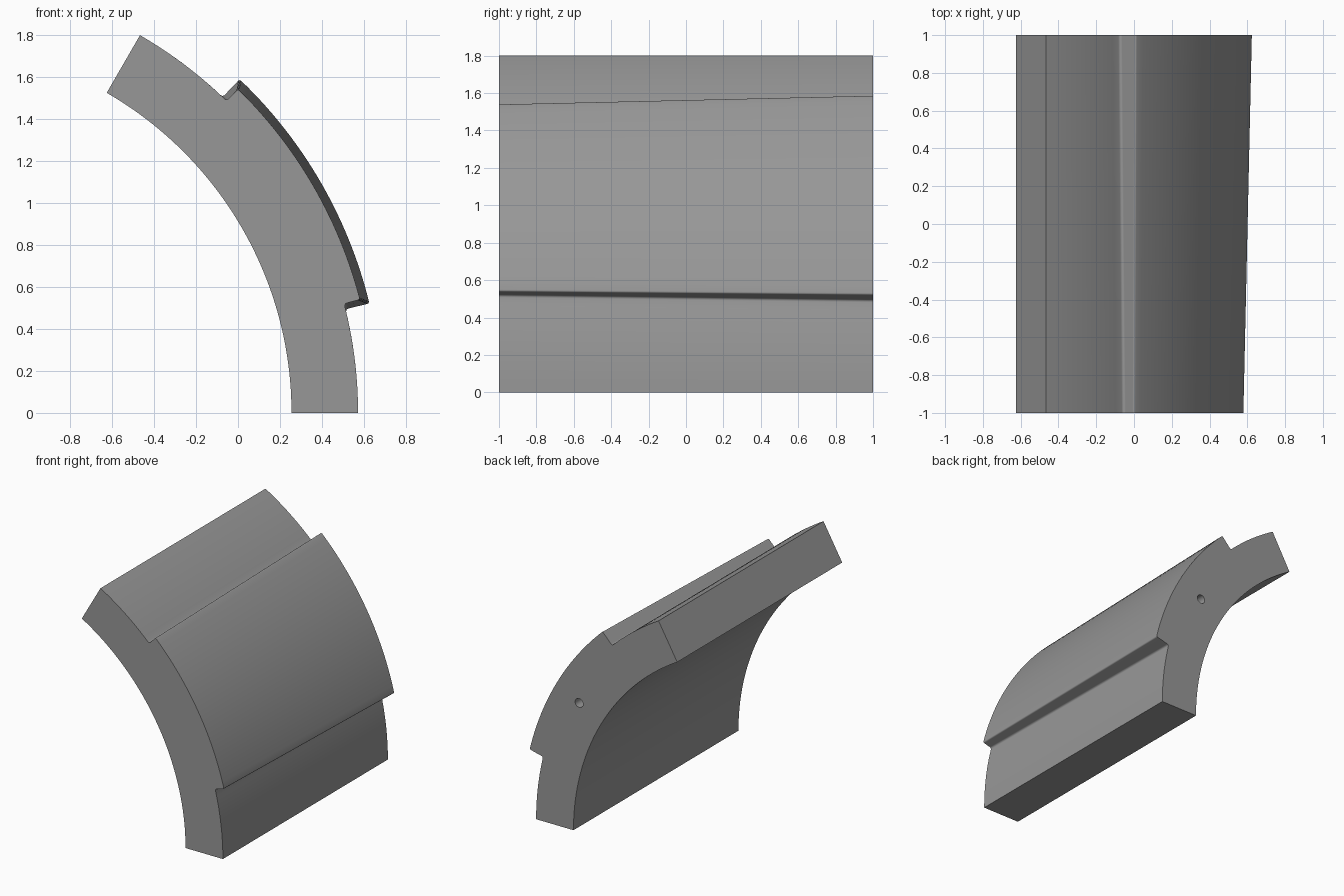
import bpy, bmesh
from math import sin, cos, radians, degrees, pi

if "Cube" in bpy.data.objects:
    bpy.data.objects.remove(bpy.data.objects["Cube"])

CX, R_IN, R_OUT = -1.506, 1.761, 2.078   # arc centre and radii


def quarter(a, r, da, dr, start, f, n=4):
    """Quarter-round of size f in polar space: centre (a, r), swept from angle start."""
    pts = []
    for i in range(n + 1):
        t = start + (da * pi / 2) * i / n
        pts.append((a + degrees(f / R_OUT) * cos(t), r + dr * f * sin(t)))
    return pts


def section(r_pad, a0, a1, base=0.014, tip=0.01):
    """Closed cross-section: 60 degree arc with a raised pad between a0 and a1."""
    fb, ft = degrees(base / R_OUT), degrees(tip / R_OUT)
    arc = lambda r, s, e, n: [(s + (e - s) * i / n, r) for i in range(n + 1)]
    lower = (quarter(a0 - fb, R_OUT + base, 1, 1, -pi / 2, base)
             + quarter(a0 + ft, r_pad - tip, -1, 1, pi, tip))
    upper = (quarter(a1 - ft, r_pad - tip, -1, 1, pi / 2, tip)
             + quarter(a1 + fb, R_OUT + base, 1, 1, pi, base))
    polar = (arc(R_OUT, 0, a0 - fb, 12)[:-1] + lower
             + arc(r_pad, a0 + ft, a1 - ft, 28)[1:-1] + upper
             + arc(R_OUT, a1 + fb, 60, 12)[1:] + arc(R_IN, 60, 0, 48))
    return [(CX + r * cos(radians(a)), r * sin(radians(a))) for a, r in polar]


# Curved body, the pad growing towards the back
bm = bmesh.new()
front = [bm.verts.new((x, -1, z)) for x, z in section(2.156, 14.5, 45.7)]
back = [bm.verts.new((x, 1, z)) for x, z in section(2.195, 13.75, 46.4)]
n = len(front)
for i in range(n):
    j = (i + 1) % n
    bm.faces.new((front[i], front[j], back[j], back[i]))
bm.faces.new(front)
bm.faces.new(back)
bmesh.ops.recalc_face_normals(bm, faces=bm.faces)
mesh = bpy.data.meshes.new("curved_block")
bm.to_mesh(mesh)
bm.free()
block = bpy.data.objects.new("curved_block", mesh)
bpy.context.collection.objects.link(block)

# Dark grey colour
grey = bpy.data.materials.new("dark_grey")
grey.diffuse_color = (0.31, 0.31, 0.31, 1)
grey.use_nodes = True
grey.node_tree.nodes["Principled BSDF"].inputs["Base Color"].default_value = grey.diffuse_color
mesh.materials.append(grey)

# Small blind hole in the back end
bpy.ops.mesh.primitive_cylinder_add(
    vertices=24, radius=0.034, depth=0.3,
    location=(CX + 1.978 * cos(pi / 6), 1.0, 1.978 * sin(pi / 6)),
    rotation=(pi / 2, 0, 0))
cutter = bpy.context.object
cutter.name = "hole_cutter"
cutter.data.materials.append(grey)
cut = block.modifiers.new("hole", 'BOOLEAN')
cut.operation, cut.solver, cut.object = 'DIFFERENCE', 'EXACT', cutter
bpy.context.view_layer.objects.active = block
bpy.ops.object.modifier_apply(modifier=cut.name)
bpy.data.objects.remove(cutter)

# Smooth curves, crisp edges
bpy.ops.object.select_all(action='DESELECT')
block.select_set(True)
bpy.context.view_layer.objects.active = block
bpy.ops.object.shade_smooth_by_angle(angle=radians(30))
